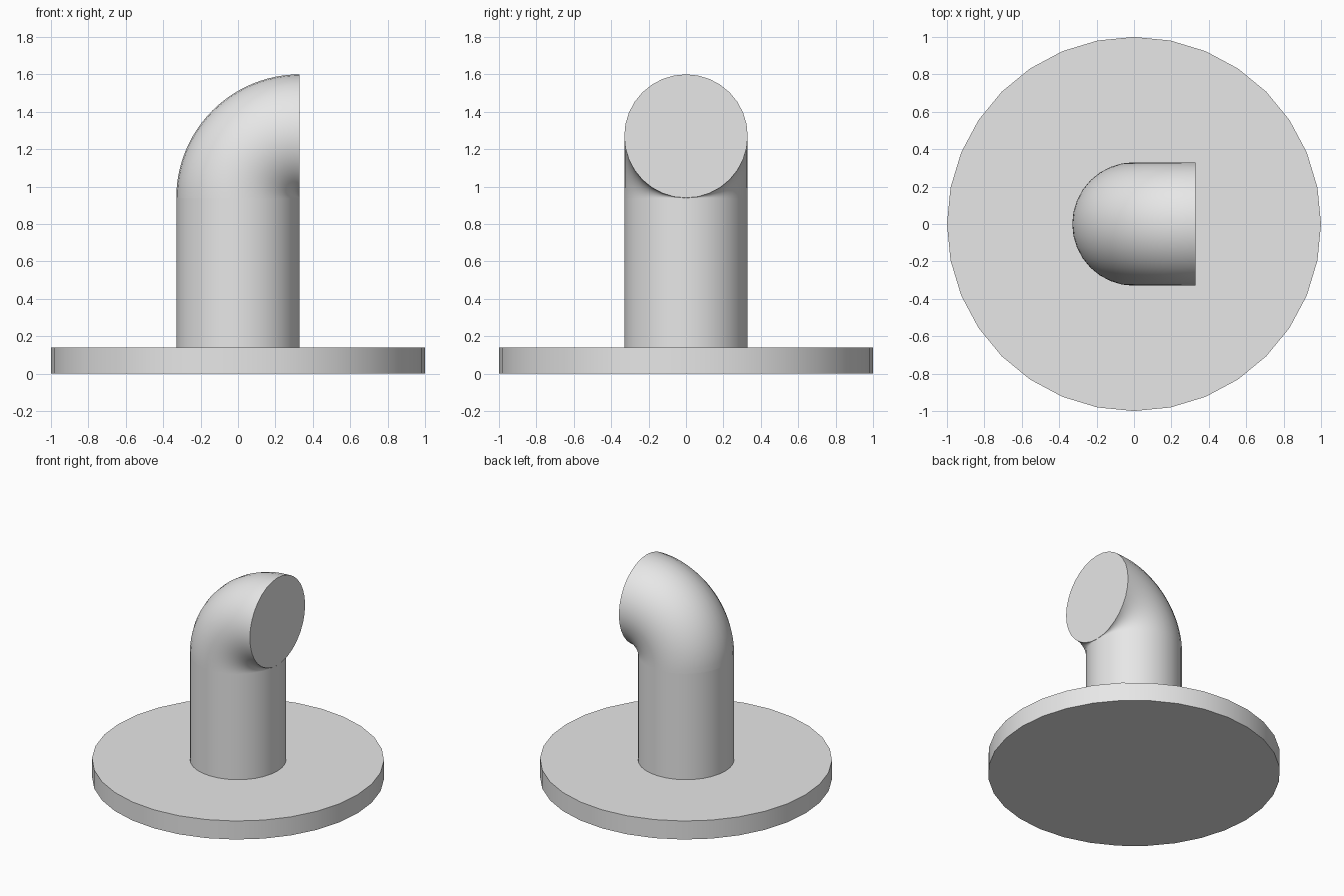
import bpy, bmesh
from math import sin, cos, pi, radians

if "Cube" in bpy.data.objects:
    bpy.data.objects.remove(bpy.data.objects["Cube"], do_unlink=True)

SIDES = 32
BEND_STEPS = 24
PIPE_R = 0.33
BASE_H = 0.14
BEND_Z = 0.94

grey = bpy.data.materials.new("light grey")
grey.use_nodes = True
grey.diffuse_color = (0.8, 0.8, 0.8, 1)
grey.node_tree.nodes["Principled BSDF"].inputs["Base Color"].default_value = (0.8, 0.8, 0.8, 1)


def finish(obj, name):
    """Name, colour and smooth a part, keeping its rims sharp."""
    obj.name = name
    obj.data.materials.append(grey)
    bpy.ops.object.select_all(action="DESELECT")
    obj.select_set(True)
    bpy.context.view_layer.objects.active = obj
    bpy.ops.object.shade_smooth_by_angle(angle=radians(40))


def cylinder(name, radius, bottom, top):
    bpy.ops.mesh.primitive_cylinder_add(
        vertices=SIDES, radius=radius, depth=top - bottom,
        location=(0, 0, (bottom + top) / 2))
    finish(bpy.context.object, name)


# Round base plate and upright pipe
cylinder("base_plate", 1, 0, BASE_H)
cylinder("upright_pipe", PIPE_R, BASE_H, BEND_Z)

# Quarter-turn elbow opening towards +x, with a capped mouth
bm = bmesh.new()
rings = []
for i in range(BEND_STEPS + 1):
    turn = pi / 2 * i / BEND_STEPS
    ring = []
    for j in range(SIDES):
        a = 2 * pi * j / SIDES
        reach = PIPE_R - PIPE_R * cos(a)
        ring.append(bm.verts.new((PIPE_R - reach * cos(turn),
                                  PIPE_R * sin(a),
                                  BEND_Z + reach * sin(turn))))
    rings.append(ring)
for lower, upper in zip(rings, rings[1:]):
    for j in range(SIDES):
        k = (j + 1) % SIDES
        bm.faces.new((lower[j], lower[k], upper[k], upper[j]))
bm.faces.new(rings[-1])
bmesh.ops.remove_doubles(bm, verts=bm.verts, dist=1e-5)
bmesh.ops.recalc_face_normals(bm, faces=bm.faces)
# The mouth must face outward along +x
mouth = max(bm.faces, key=lambda f: f.calc_area())
if mouth.normal.x < 0:
    bmesh.ops.reverse_faces(bm, faces=bm.faces)
mesh = bpy.data.meshes.new("elbow")
bm.to_mesh(mesh)
bm.free()
elbow = bpy.data.objects.new("elbow", mesh)
bpy.context.collection.objects.link(elbow)
finish(elbow, "elbow")
